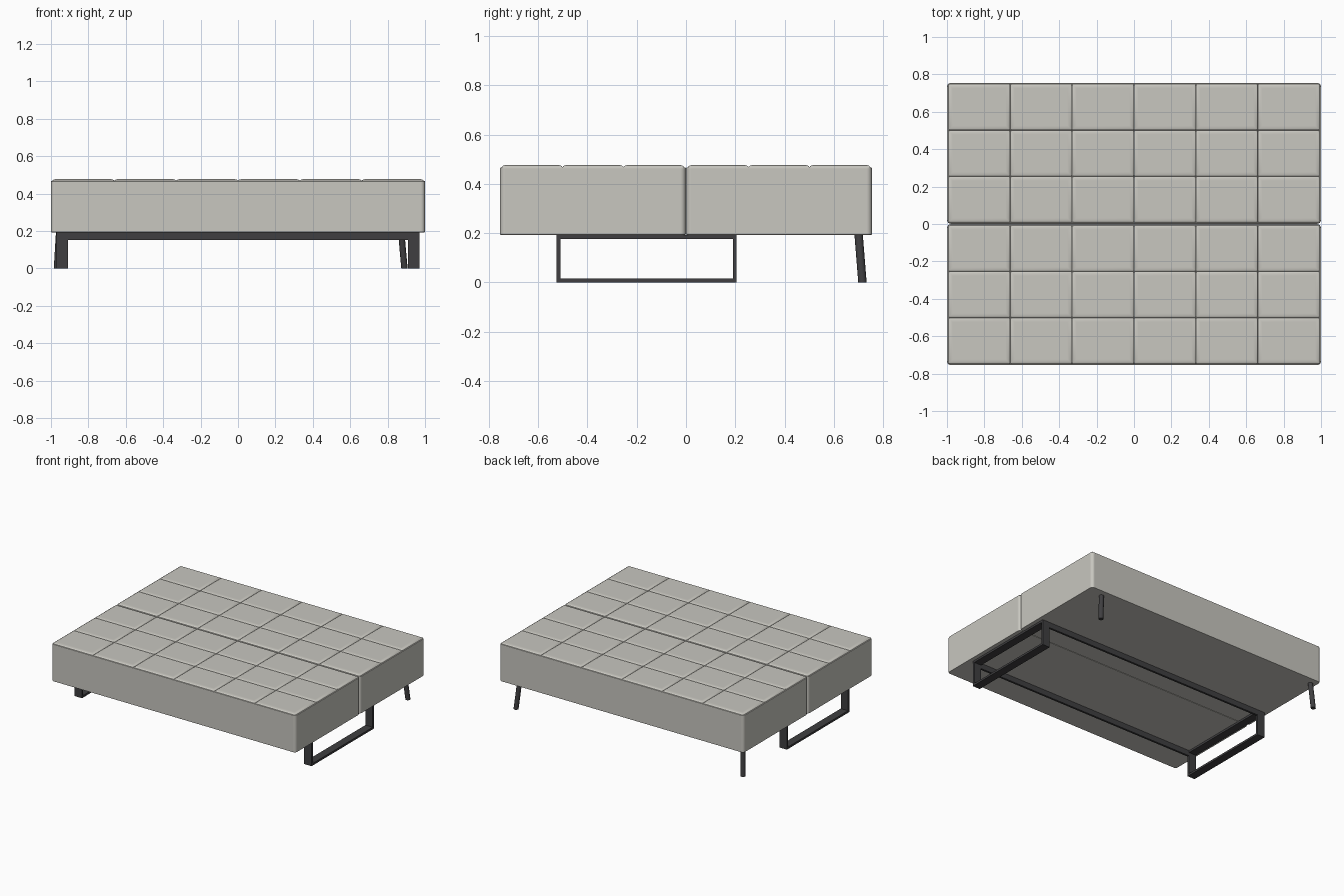
import bpy, bmesh, math
from mathutils import Vector

if "Cube" in bpy.data.objects:
    bpy.data.objects.remove(bpy.data.objects["Cube"])


def material(name, rgb):
    m = bpy.data.materials.new(name)
    m.diffuse_color = (*rgb, 1)
    m.use_nodes = True
    m.node_tree.nodes["Principled BSDF"].inputs["Base Color"].default_value = m.diffuse_color
    return m


FABRIC = material("warm grey fabric", (0.58, 0.57, 0.525))
METAL = material("dark metal", (0.05, 0.049, 0.052))


def add_box(bm, lo, hi):
    """Axis-aligned box between two corners."""
    verts = bmesh.ops.create_cube(bm, size=1)["verts"]
    for v in verts:
        v.co = Vector([(lo[i] + hi[i]) / 2 + v.co[i] * (hi[i] - lo[i]) for i in range(3)])


def round_edges(bm, edges, radius, segments):
    bmesh.ops.bevel(bm, geom=edges, offset=radius, segments=segments,
                    profile=0.5, affect='EDGES', clamp_overlap=True)


def finish(bm, name, mat, smooth=True):
    bmesh.ops.recalc_face_normals(bm, faces=bm.faces[:])
    mesh = bpy.data.meshes.new(name)
    bm.to_mesh(mesh)
    bm.free()
    mesh.materials.append(mat)
    ob = bpy.data.objects.new(name, mesh)
    bpy.context.collection.objects.link(ob)
    if smooth:
        bpy.ops.object.select_all(action='DESELECT')
        ob.select_set(True)
        bpy.context.view_layer.objects.active = ob
        bpy.ops.object.shade_smooth_by_angle(angle=math.radians(40))
        # Keep the large faces evenly shaded beside their rounded edges
        weighted = ob.modifiers.new("even_shading", 'WEIGHTED_NORMAL')
        weighted.keep_sharp = True
        weighted.weight = 100
    return ob


def cushion(name, y0, y1):
    # Upholstered block with rounded corners
    bm = bmesh.new()
    add_box(bm, (-1, y0, 0.192), (1, y1, 0.467))
    upright = [e for e in bm.edges if abs(e.verts[0].co.z - e.verts[1].co.z) > 0.1]
    round_edges(bm, upright, 0.022, 4)
    rims = [e for e in bm.edges if abs(e.verts[0].co.z - e.verts[1].co.z) < 0.001]
    round_edges(bm, rims, 0.005, 2)
    finish(bm, name + "_body", FABRIC)

    # Tufted top: 6 x 3 shallow domed panels
    bm = bmesh.new()
    inset, base, top, squash = 0.007, 0.455, 0.477, 0.42
    dx, dy = (2 - 2 * inset) / 6, (y1 - y0 - 2 * inset) / 3
    height = (top - base) / squash
    for i in range(6):
        for j in range(3):
            x, y = -1 + inset + i * dx, y0 + inset + j * dy
            add_box(bm, (x, y, 0), (x + dx, y + dy, height))
    round_edges(bm, [e for e in bm.edges if min(v.co.z for v in e.verts) > height / 2], 0.024, 4)
    for v in bm.verts:
        v.co.z = base + v.co.z * squash
    finish(bm, name + "_tufted_panels", FABRIC)


cushion("front_cushion", -0.755, -0.0005)
cushion("back_cushion", 0.0005, 0.755)

# Metal base: a flat-bar loop at each end
Y0, Y1, T, TOP = -0.525, 0.205, 0.015, 0.192
for side, name in ((-1, "left_leg_loop"), (1, "right_leg_loop")):
    xa, xb = sorted((side * 0.91, side * 0.97))
    bm = bmesh.new()
    add_box(bm, (xa, Y0, 0), (xb, Y1, T))
    add_box(bm, (xa, Y0, TOP - T), (xb, Y1, TOP))
    add_box(bm, (xa, Y0, T), (xb, Y0 + T, TOP - T))
    add_box(bm, (xa, Y1 - T, T), (xb, Y1, TOP - T))
    finish(bm, name, METAL, smooth=False)

# Long rails joining the loops
for y, name in ((Y0, "front_rail"), (Y1 - T, "back_rail")):
    bm = bmesh.new()
    add_box(bm, (-0.91, y, 0.152), (0.91, y + T, TOP))
    finish(bm, name, METAL, smooth=False)

# Splayed round legs at the back
for name, top, foot in (("back_left_leg", (-0.956, 0.70), (-0.968, 0.716)),
                        ("back_right_leg", (0.872, 0.70), (0.89, 0.716))):
    bm = bmesh.new()
    verts = bmesh.ops.create_cone(bm, cap_ends=True, segments=20, radius1=0.017,
                                  radius2=0.017, depth=1)["verts"]
    for v in verts:
        end = top if v.co.z > 0 else foot
        v.co = Vector((v.co.x + end[0], v.co.y + end[1], 0.2 if v.co.z > 0 else 0))
    finish(bm, name, METAL)
